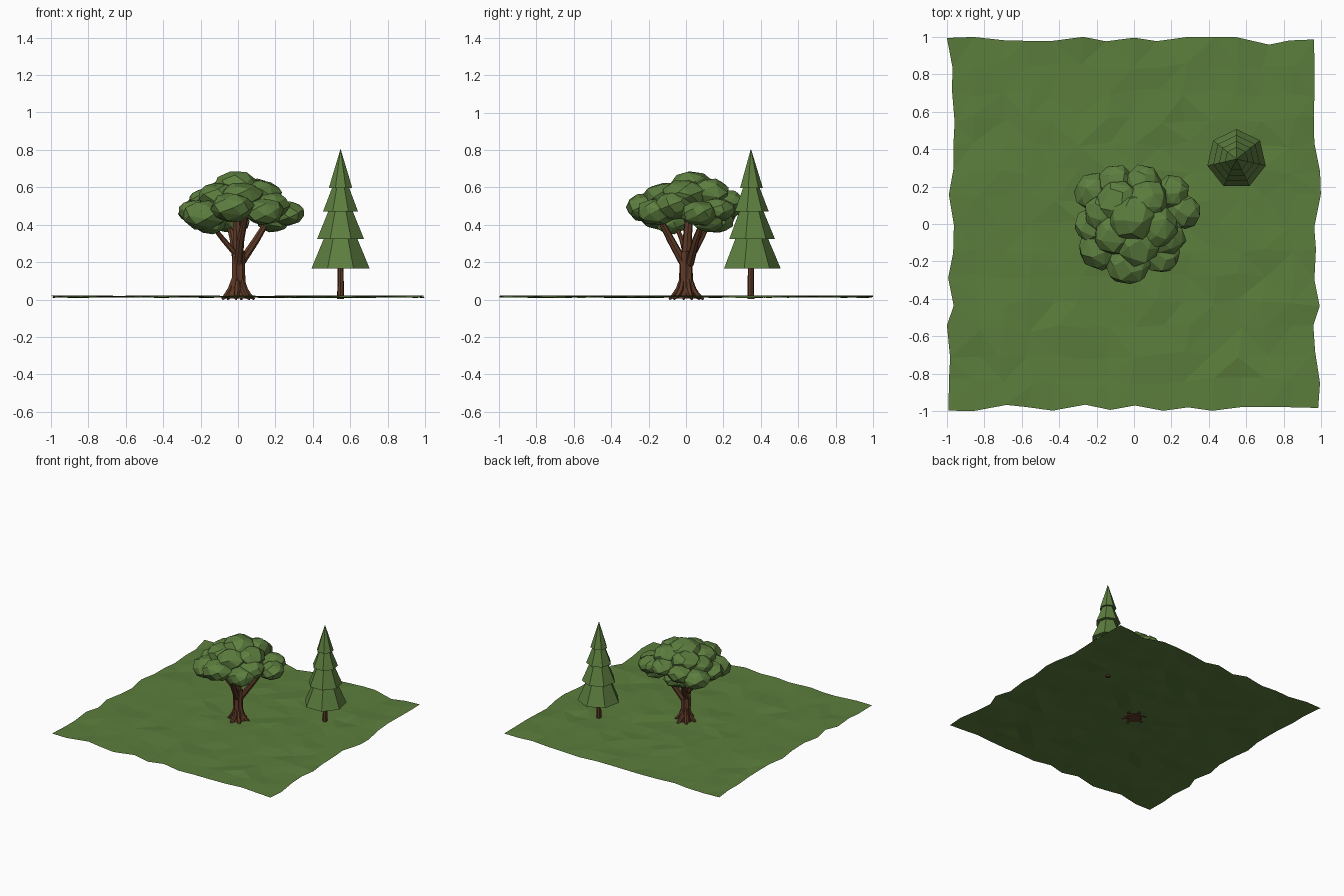
import bpy, bmesh, math, random
from mathutils import Vector

random.seed(4)
TAU = math.tau

if "Cube" in bpy.data.objects:
    bpy.data.objects.remove(bpy.data.objects["Cube"])


def material(name, rgb):
    m = bpy.data.materials.new(name)
    m.use_nodes = True
    m.diffuse_color = (*rgb, 1)
    m.node_tree.nodes["Principled BSDF"].inputs["Base Color"].default_value = (*rgb, 1)
    return m


GRASS = material("grass green", (0.105, 0.205, 0.045))
LEAF = material("leaf green", (0.11, 0.21, 0.05))
BARK = material("bark brown", (0.115, 0.042, 0.02))


def finish(name, bm, mat, outward=True):
    if outward:
        bmesh.ops.recalc_face_normals(bm, faces=bm.faces)
    mesh = bpy.data.meshes.new(name)
    bm.to_mesh(mesh)
    bm.free()
    mesh.materials.append(mat)
    obj = bpy.data.objects.new(name, mesh)
    bpy.context.collection.objects.link(obj)
    return obj


def tube(name, mat, path, radii, sides, ridge=0.0, turn=0.0):
    """Closed tapered tube along a path; ridge makes a fluted section."""
    bm = bmesh.new()
    path = [Vector(p) for p in path]
    rings = []
    for i, (p, r) in enumerate(zip(path, radii)):
        along = path[min(i + 1, len(path) - 1)] - path[max(i - 1, 0)]
        q = Vector((0, 0, 1)).rotation_difference(along.normalized())
        ring = []
        for k in range(sides):
            a = TAU * k / sides + turn
            s = r * (1 + ridge * (-1) ** k)
            ring.append(bm.verts.new(p + q @ Vector((s * math.cos(a), s * math.sin(a), 0))))
        rings.append(ring)
    for lo, hi in zip(rings, rings[1:]):
        for k in range(sides):
            n = (k + 1) % sides
            bm.faces.new((lo[k], lo[n], hi[n], hi[k]))
    bm.faces.new(rings[0][::-1])
    bm.faces.new(rings[-1])
    return finish(name, bm, mat)


def leaf_clump(name, centre, r, flat=0.68, count=30):
    """Faceted boulder shape: hull of jittered points on a squashed ball."""
    bm = bmesh.new()
    spin = random.uniform(0, TAU)
    for i in range(count):
        z = 1 - 2 * (i + 0.5) / count
        a = i * 2.4 + spin + random.uniform(-0.25, 0.25)
        s = math.sqrt(1 - z * z)
        d = Vector((s * math.cos(a), s * math.sin(a), z * flat))
        bm.verts.new(Vector(centre) + d * r * random.uniform(0.92, 1.04))
    bmesh.ops.convex_hull(bm, input=bm.verts)
    bmesh.ops.dissolve_limit(bm, angle_limit=math.radians(9), verts=bm.verts, edges=bm.edges)
    return finish(name, bm, LEAF)


# Gently uneven lawn with ragged edges
bm = bmesh.new()
bmesh.ops.create_grid(bm, x_segments=14, y_segments=14, size=0.98)
for v in bm.verts:
    v.co.x = max(-1, min(1, v.co.x + random.uniform(-0.022, 0.022)))
    v.co.y = max(-1, min(1, v.co.y + random.uniform(-0.022, 0.022)))
    v.co.z = 0.016 + random.uniform(-0.007, 0.007)
bmesh.ops.triangulate(bm, faces=bm.faces)
finish("lawn", bm, GRASS, outward=False)

# Broad tree: fluted trunk
tube("broad_tree_trunk", BARK,
     [(0, 0, 0.005), (0, 0, 0.05), (0.002, 0, 0.11), (0, 0, 0.2), (0.004, 0.004, 0.26)],
     [0.056, 0.042, 0.034, 0.033, 0.03], 14, ridge=0.1)

# Roots spreading from the trunk base
for i in range(6):
    a = TAU * i / 6 + 0.3 + random.uniform(-0.2, 0.2)
    c, s = math.cos(a), math.sin(a)
    reach = random.uniform(0.085, 0.1)
    tube(f"root_{i + 1}", BARK,
         [(c * d, s * d, z) for d, z in ((0.022, 0.12), (0.038, 0.055), (0.06, 0.025), (reach, 0.002))],
         [0.01, 0.018, 0.016, 0.006], 6)

# Branches reaching into the crown
branches = [
    ((0.01, 0.02, 0.19), (0.17, 0.1, 0.44), 0.02),
    ((0.0, -0.01, 0.19), (0.04, -0.15, 0.45), 0.021),
    ((0.0, 0.0, 0.22), (-0.01, 0.02, 0.52), 0.024),
    ((-0.01, 0.0, 0.24), (-0.15, -0.06, 0.41), 0.014),
    ((-0.01, 0.01, 0.2), (-0.06, 0.14, 0.45), 0.018),
]
for i, (a, b, r) in enumerate(branches):
    a, b = Vector(a), Vector(b)
    mid = a.lerp(b, 0.5) + (b - a).cross(Vector((0, 0, 1))) * 0.05
    tube(f"branch_{i + 1}", BARK, [a, mid, b], [r * 1.15, r, r * 0.7], 7)

# Leaf clumps: crown, outer ring and low fillers (x, y, z, radius)
clumps = [
    (-0.01, 0.03, 0.6, 0.13), (0.07, 0.12, 0.57, 0.12), (-0.08, 0.12, 0.56, 0.12),
    (0.12, -0.01, 0.56, 0.12), (-0.1, -0.05, 0.55, 0.12), (0.02, -0.11, 0.55, 0.12),
    (-0.21, 0.17, 0.47, 0.11), (-0.1, 0.22, 0.5, 0.1), (0.05, 0.22, 0.52, 0.1),
    (0.2, 0.17, 0.48, 0.1), (0.26, 0.07, 0.46, 0.1), (0.17, -0.07, 0.5, 0.11),
    (0.14, -0.16, 0.47, 0.11), (-0.03, -0.21, 0.49, 0.12), (-0.18, -0.13, 0.45, 0.12),
    (-0.22, -0.01, 0.47, 0.1), (-0.16, 0.06, 0.53, 0.11),
    (-0.15, -0.08, 0.41, 0.09), (0.19, 0.12, 0.42, 0.09), (-0.03, 0.16, 0.42, 0.1),
]
for i, (x, y, z, r) in enumerate(clumps):
    leaf_clump(f"leaf_clump_{i + 1}", (x, y, z), r)

# Conifer: slim trunk and four stacked skirts
PX, PY = 0.548, 0.347
tube("conifer_trunk", BARK, [(PX, PY, 0.004), (PX, PY, 0.22)], [0.018, 0.016], 8)
skirts = [
    (0.165, 0.16, 0.33, 0.09),
    (0.325, 0.128, 0.475, 0.066),
    (0.47, 0.096, 0.605, 0.044),
    (0.597, 0.064, 0.803, 0.001),
]
for i, (z0, r0, z1, r1) in enumerate(skirts):
    tube(f"conifer_skirt_{i + 1}", LEAF, [(PX, PY, z0), (PX, PY, z1)], [r0, r1], 7, turn=TAU / 4)
